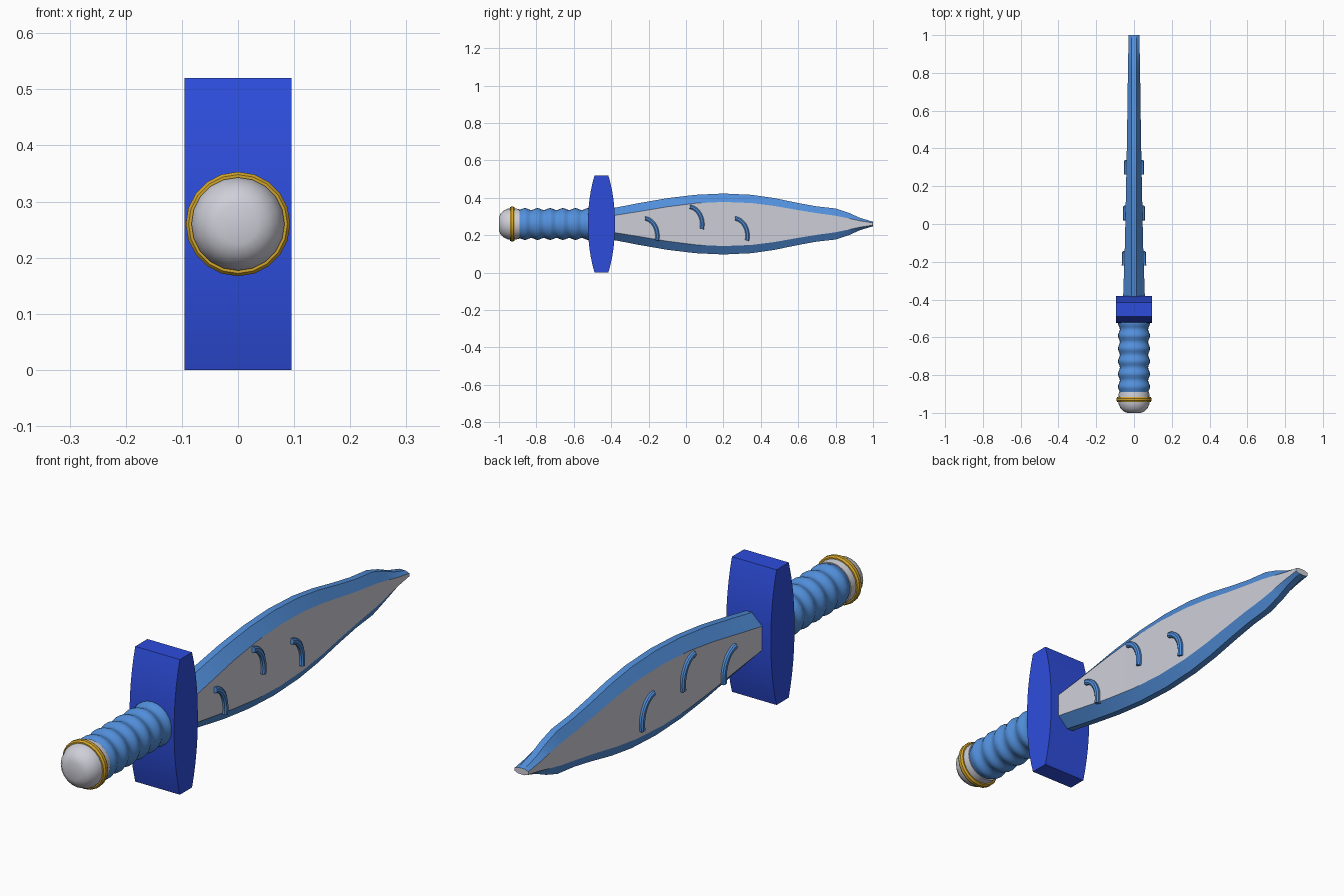
import bpy, bmesh, math

if "Cube" in bpy.data.objects:
    bpy.data.objects.remove(bpy.data.objects["Cube"])

CZ = 0.26  # height of the long axis


def mat(name, r, g, b):
    m = bpy.data.materials.new(name)
    m.diffuse_color = (r, g, b, 1)
    m.use_nodes = True
    m.node_tree.nodes["Principled BSDF"].inputs["Base Color"].default_value = m.diffuse_color
    return m


BLUE = mat("light blue", 0.085, 0.28, 0.72)
DEEP = mat("deep blue", 0.027, 0.075, 0.72)
GREY = mat("pale grey", 0.62, 0.62, 0.69)
GOLD = mat("gold", 0.65, 0.38, 0.025)


def loft(name, rings, mats, smooth=35, closed=False):
    """Skin a list of equal-length rings of points and cap both ends."""
    bm = bmesh.new()
    vs = [[bm.verts.new(p) for p in r] for r in rings]
    n = len(rings[0])
    pairs = list(zip(vs, vs[1:])) + ([(vs[-1], vs[0])] if closed else [])
    for a, b in pairs:
        for i in range(n):
            j = (i + 1) % n
            bm.faces.new((a[i], a[j], b[j], b[i]))
    if not closed:
        bm.faces.new(vs[0])
        bm.faces.new(vs[-1])
    bmesh.ops.recalc_face_normals(bm, faces=bm.faces[:])
    me = bpy.data.meshes.new(name)
    bm.to_mesh(me)
    bm.free()
    for m in mats:
        me.materials.append(m)
    ob = bpy.data.objects.new(name, me)
    bpy.context.collection.objects.link(ob)
    if smooth:
        bpy.ops.object.select_all(action='DESELECT')
        ob.select_set(True)
        bpy.context.view_layer.objects.active = ob
        bpy.ops.object.shade_smooth_by_angle(angle=math.radians(smooth))
    return ob


def lathe(name, profile, m, n=20, smooth=35, closed=False):
    """Turn (y, radius) pairs around the long axis."""
    rings = [[(r * math.sin(2 * math.pi * i / n), y, CZ + r * math.cos(2 * math.pi * i / n))
              for i in range(n)] for y, r in profile]
    return loft(name, rings, [m], smooth, closed)


# Rippled grip
grip = []
for i in range(49):
    t = i / 48
    grip.append((-0.895 + 0.405 * t, 0.080 - 0.005 * math.cos(2 * math.pi * 6 * t)))
lathe("grip", grip, BLUE, 24, 40)

# Domed pommel and its ring
lathe("pommel", [(-1.0, 0.035), (-0.992, 0.056), (-0.975, 0.072), (-0.95, 0.083),
                 (-0.915, 0.083), (-0.89, 0.080)], GREY, 20, 40)
lathe("pommel_ring", [(-0.942, 0.078), (-0.942, 0.088), (-0.935, 0.093), (-0.923, 0.093),
                      (-0.916, 0.088), (-0.916, 0.078)], GOLD, 20, 30, True)

# Guard: barrel-shaped side profile extruded across x
outline = []
for s in (-1, 1):
    for i in range(13):
        k = s * (1 - i / 6)
        half = 0.072 - 0.035 * abs(k) ** 2.2
        outline.append((-0.452 - s * half, CZ - 0.26 * k * -1))
loft("guard", [[(x, y, z) for y, z in outline] for x in (-0.095, 0.095)], [DEEP], 30)

# Blade stations: y, outer half height, flat half height, half thickness
stations = [(-0.40, 0.083, 0.043, 0.058), (-0.25, 0.112, 0.067, 0.053),
            (-0.1, 0.138, 0.092, 0.048), (0.05, 0.156, 0.111, 0.045),
            (0.2, 0.163, 0.118, 0.042), (0.35, 0.156, 0.112, 0.039),
            (0.47, 0.139, 0.097, 0.037), (0.6, 0.112, 0.074, 0.035),
            (0.7, 0.094, 0.058, 0.034), (0.8, 0.083, 0.044, 0.032),
            (0.87, 0.060, 0.030, 0.031), (0.93, 0.033, 0.017, 0.030),
            (1.0, 0.012, 0.006, 0.029)]
rings = []
for y, h, f, t in stations:
    e = 0.013
    sect = [(t, -f), (t, f), (e, h), (-e, h), (-t, f), (-t, -f), (-e, -h), (e, -h)]
    rings.append([(x, y, CZ + z) for x, z in sect])
blade = loft("blade", rings, [BLUE, GREY], 25)
for p in blade.data.polygons:  # broad side faces and the tip cap are grey
    if abs(p.normal.x) > 0.95 or p.normal.y > 0.9:
        p.material_index = 1


def thickness(y):
    for a, b in zip(stations, stations[1:]):
        if a[0] <= y <= b[0]:
            return a[3] + (b[3] - a[3]) * (y - a[0]) / (b[0] - a[0])


# Raised curved marks, mirrored on both sides of the blade
for k, (y0, z0) in enumerate([(-0.22, 0.29), (0.02, 0.352), (0.262, 0.29)]):
    for s, side in ((1, "right"), (-1, "left")):
        rings = []
        for i in range(11):
            a = math.radians(85 - 100 * i / 10)
            d = (math.cos(a), math.sin(a))
            ring = []
            for w, o in ((-0.011, -0.012), (-0.011, 0.008), (-0.005, 0.013),
                         (0.005, 0.013), (0.011, 0.008), (0.011, -0.012)):
                y = y0 - 0.006 + (0.073 + w) * d[0]
                z = z0 - 0.094 + (0.094 + w) * d[1]
                ring.append((s * (thickness(y) + o), y, z))
            rings.append(ring)
        loft(f"blade_mark_{side}_{k + 1}", rings, [BLUE], 35)
